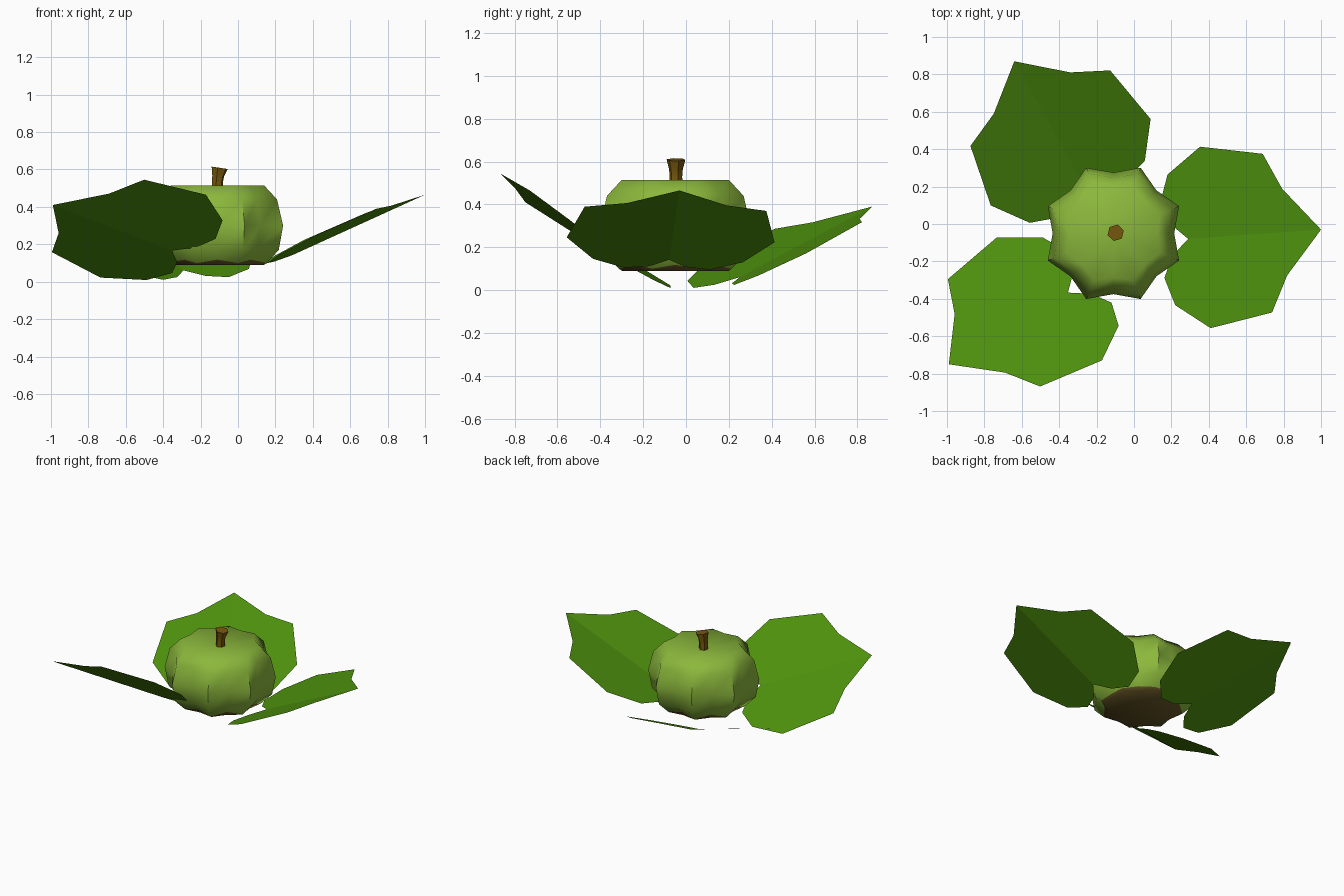
import bpy, bmesh, math
from mathutils import Vector, Matrix

if "Cube" in bpy.data.objects:
    bpy.data.objects.remove(bpy.data.objects["Cube"])


def material(name, rgb):
    m = bpy.data.materials.new(name)
    m.diffuse_color = (*rgb, 1)
    m.use_nodes = True
    m.node_tree.nodes["Principled BSDF"].inputs["Base Color"].default_value = m.diffuse_color
    return m


leaf_green = material("leaf green", (0.075, 0.28, 0.004))
skin_green = material("gourd green", (0.26, 0.48, 0.045))
stem_brown = material("stem brown", (0.19, 0.10, 0.004))
base_brown = material("base brown", (0.13, 0.09, 0.018))


def make_object(name, bm, mats, smooth=None):
    bmesh.ops.recalc_face_normals(bm, faces=bm.faces)
    me = bpy.data.meshes.new(name)
    bm.to_mesh(me)
    bm.free()
    ob = bpy.data.objects.new(name, me)
    bpy.context.collection.objects.link(ob)
    for m in mats:
        me.materials.append(m)
    if smooth:
        bpy.ops.object.select_all(action='DESELECT')
        ob.select_set(True)
        bpy.context.view_layer.objects.active = ob
        bpy.ops.object.shade_smooth_by_angle(angle=math.radians(smooth))
    return ob


def bridge(bm, a, b, mat=0):
    n = len(a)
    for i in range(n):
        j = (i + 1) % n
        bm.faces.new((a[i], a[j], b[j], b[i])).material_index = mat


def fan(bm, ring, co, mat=0):
    c = bm.verts.new(co)
    for i in range(len(ring)):
        bm.faces.new((ring[i], ring[(i + 1) % len(ring)], c)).material_index = mat


# Gourd body: eight lobes; odd corners are lobe ridges, even ones grooves
CX, CY = -0.11, -0.05
# ridge radius, groove radius, ridge z, groove z
profile = [(0.27, 0.235, 0.09, 0.09), (0.285, 0.25, 0.10, 0.118),
           (0.355, 0.30, 0.17, 0.17), (0.38, 0.325, 0.30, 0.30),
           (0.345, 0.295, 0.44, 0.44), (0.27, 0.235, 0.515, 0.515)]
bm = bmesh.new()
rings = []
for rr, rg, zr, zg in profile:
    ring = []
    for i in range(16):
        a = i * math.pi / 8
        r, z = (rr, zr) if i % 2 else (rg, zg)
        ring.append(bm.verts.new((CX + r * math.cos(a), CY + r * math.sin(a), z)))
    rings.append(ring)
for k in range(len(rings) - 1):
    bridge(bm, rings[k], rings[k + 1], 1 if k == 0 else 0)
fan(bm, rings[0], (CX, CY, 0.11), 1)
fan(bm, rings[-1], (CX, CY, 0.49))
make_object("gourd_body", bm, [skin_green, base_brown], 60)

# Stem: six-sided, leaning and flaring toward the top
bm = bmesh.new()
rings = []
for x, z, r, tilt in [(-0.11, 0.47, 0.032, 0), (-0.11, 0.53, 0.03, 0),
                      (-0.106, 0.565, 0.033, -0.1), (-0.098, 0.609, 0.045, -0.15)]:
    rings.append([bm.verts.new((x + r * math.cos(i * math.pi / 3 + 0.3),
                                -0.047 + r * math.sin(i * math.pi / 3 + 0.3),
                                z + tilt * r * math.cos(i * math.pi / 3 + 0.3)))
                  for i in range(6)])
for a, b in zip(rings, rings[1:]):
    bridge(bm, a, b)
bm.faces.new(rings[0])
bm.faces.new(rings[-1])
make_object("stem", bm, [stem_brown], 40)

# Leaves: one mirrored half outline folded on its midrib, tip at the origin
half = [(-0.205, 0.232), (-0.30, 0.425), (-0.66, 0.486), (-0.862, 0.35),
        (-0.92, 0.20), (-0.87, 0.085)]


def leaf(name, tip, left, right):
    tip, left, right = Vector(tip), Vector(left), Vector(right)
    v = (left - right).normalized()
    u = tip - (left + right) / 2
    u = (u - u.dot(v) * v).normalized()
    w = u.cross(v)
    bm = bmesh.new()

    def vert(a, b):
        return bm.verts.new(tip + a * u + b * v + (0.138 * a + 0.097 * abs(b)) * w)

    tip_v, notch = vert(0, 0), vert(-0.775, 0)
    for s in (1, -1):
        loop = [tip_v] + [vert(a, s * b) for a, b in half] + [notch]
        bm.faces.new(loop if s > 0 else loop[::-1])
    make_object(name, bm, [leaf_green])


leaf("leaf_right", (1.0, -0.03, 0.465), (0.69, 0.38, 0.37), (0.74, -0.47, 0.39))
leaf("leaf_front_left", (-0.99, -0.75, 0.41), (-0.51, -0.87, 0.545), (-1.0, -0.30, 0.16))
leaf("leaf_back_left", (-0.64, 0.87, 0.39), (-0.87, 0.43, 0.29), (-0.13, 0.83, 0.32))
